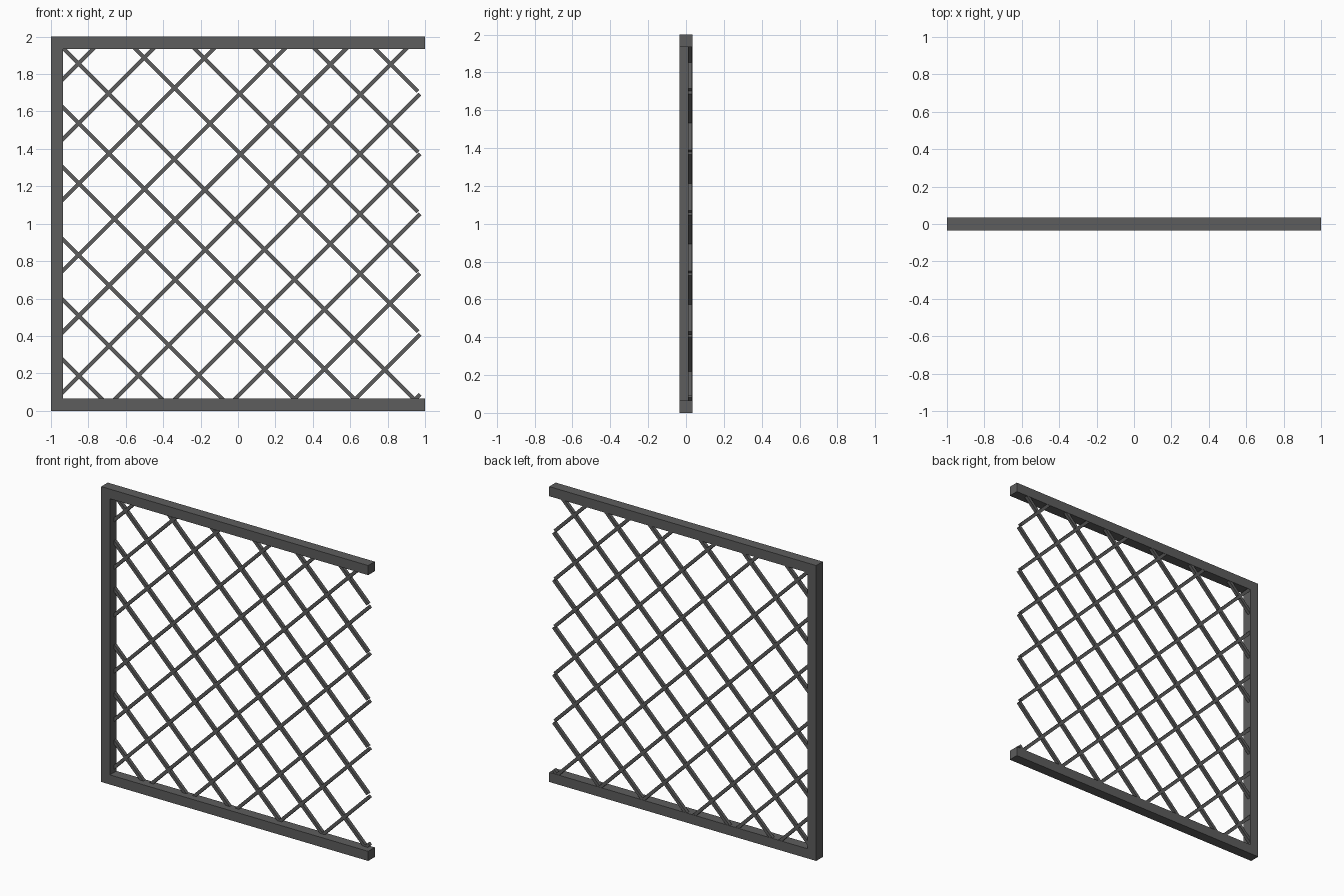
import bpy, bmesh
from mathutils import Vector, Matrix

if "Cube" in bpy.data.objects:
    bpy.data.objects.remove(bpy.data.objects["Cube"])

grey = bpy.data.materials.new("dark grey metal")
grey.diffuse_color = (0.11, 0.11, 0.11, 1)
grey.use_nodes = True
grey.node_tree.nodes["Principled BSDF"].inputs["Base Color"].default_value = grey.diffuse_color


def finish(bm, name):
    me = bpy.data.meshes.new(name)
    bm.to_mesh(me)
    bm.free()
    me.materials.append(grey)
    ob = bpy.data.objects.new(name, me)
    bpy.context.collection.objects.link(ob)
    return ob


def box(name, lo, hi):
    bm = bmesh.new()
    lo, hi = Vector(lo), Vector(hi)
    m = Matrix.Translation((lo + hi) / 2) @ Matrix.Diagonal((*(hi - lo), 1))
    bmesh.ops.create_cube(bm, size=1, matrix=m)
    return finish(bm, name)


# Open frame: two rails and one post
T, D = 0.065, 0.035
box("bottom_rail", (-1, -D, 0), (1, D, T))
box("top_rail", (-1, -D, 2 - T), (1, D, 2))
box("left_post", (-1, -D, T), (-1 + T, D, 2 - T))

# Diagonal bars, set toward the back of the frame and sunk into it
Y0, Y1, W = 0.01, 0.033, 0.021
X0, X1, Z0, Z1 = -0.965, 0.973, 0.035, 1.965


def lattice(name, slope, offsets, right):
    bm = bmesh.new()
    for c in offsets:  # bar follows z = slope * x + c
        xs = sorted(((Z0 - c) / slope, (Z1 - c) / slope))
        a, b = max(X0, xs[0]), min(right, xs[1])
        pa, pb = Vector((a, 0, slope * a + c)), Vector((b, 0, slope * b + c))
        d = pb - pa
        mid = (pa + pb) / 2 + Vector((0, (Y0 + Y1) / 2, 0))
        rot = d.to_track_quat('X', 'Y').to_matrix().to_4x4()
        u = d.normalized()
        v = Vector((0, 1, 0))
        w = u.cross(v)
        rot = Matrix((u, v, w)).transposed().to_4x4()
        m = Matrix.Translation(mid) @ rot @ Matrix.Diagonal((d.length, Y1 - Y0, W, 1))
        bmesh.ops.create_cube(bm, size=1, matrix=m)
    return finish(bm, name)


lattice("falling_bars", -1,
        [-0.665, -0.343, -0.02, 0.365, 0.685, 1.005, 1.385, 1.705, 2.025, 2.345, 2.67], 0.962)
lattice("rising_bars", 1,
        [2.71, 2.388, 2.065, 1.685, 1.358, 1.035, 0.72, 0.40, 0.08, -0.24, -0.565, -0.885], X1)
